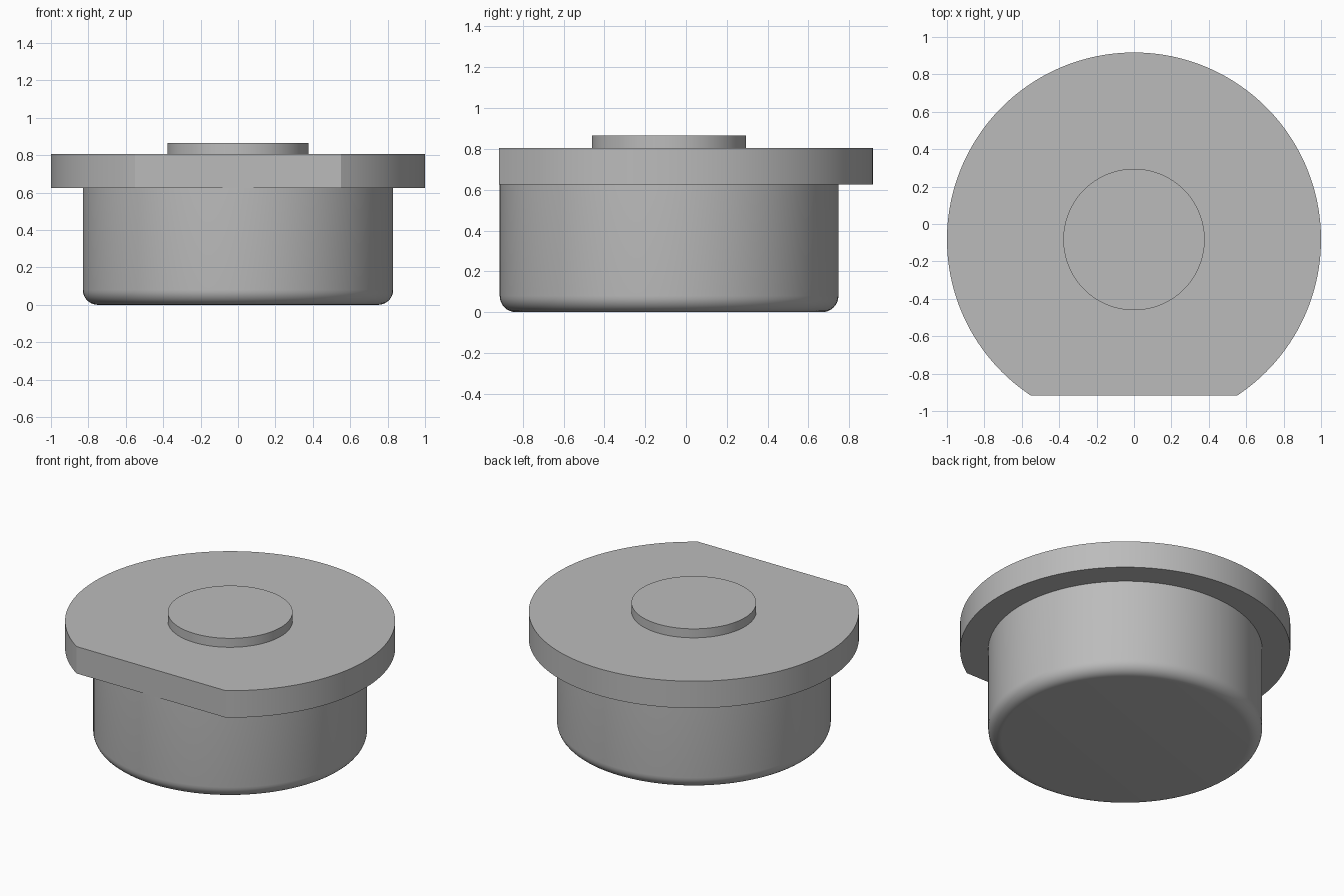
import bpy, bmesh, math

cube = bpy.data.objects.get("Cube")
if cube:
    bpy.data.objects.remove(cube, do_unlink=True)

AXIS_Y = -0.083      # the round parts share an axis behind the flat edge
FLAT = 0.834         # distance from that axis to the flat edge
SEGMENTS = 128

grey = bpy.data.materials.new("plain grey")
grey.use_nodes = True
colour = (0.5, 0.5, 0.5, 1)
grey.diffuse_color = colour
grey.node_tree.nodes["Principled BSDF"].inputs["Base Color"].default_value = colour


def circle(radius):
    return [(radius * math.cos(a), radius * math.sin(a))
            for a in (math.tau * i / SEGMENTS for i in range(SEGMENTS))]


def extruded(name, outline, bottom, top, fillet=0):
    """Extrude an outline upwards, optionally rounding its bottom rim."""
    bm = bmesh.new()
    base = bm.faces.new([bm.verts.new((x, y, bottom)) for x, y in outline])
    result = bmesh.ops.extrude_face_region(bm, geom=[base], use_keep_orig=True)
    for v in result["geom"]:
        if isinstance(v, bmesh.types.BMVert):
            v.co.z = top
    bmesh.ops.recalc_face_normals(bm, faces=bm.faces)
    if fillet:
        rim = [e for e in bm.edges if all(v.co.z == bottom for v in e.verts)]
        bmesh.ops.bevel(bm, geom=rim, offset=fillet, segments=8,
                        profile=0.5, affect='EDGES')
    mesh = bpy.data.meshes.new(name)
    bm.to_mesh(mesh)
    bm.free()
    mesh.materials.append(grey)
    obj = bpy.data.objects.new(name, mesh)
    obj.location.y = AXIS_Y
    bpy.context.collection.objects.link(obj)
    bpy.ops.object.select_all(action='DESELECT')
    obj.select_set(True)
    bpy.context.view_layer.objects.active = obj
    bpy.ops.object.shade_smooth_by_angle(angle=math.radians(30))
    return obj


# Plug body with a rounded bottom rim
extruded("plug_body", circle(0.83), 0, 0.625, fillet=0.08)

# Flange: a disc with a straight cut across the front
start = -math.asin(FLAT)
sweep = math.pi - 2 * start
flange = [(math.cos(start + sweep * i / SEGMENTS),
           math.sin(start + sweep * i / SEGMENTS)) for i in range(SEGMENTS + 1)]
extruded("flange", flange, 0.625, 0.805)

# Low raised disc on top
extruded("top_disc", circle(0.378), 0.805, 0.865)
